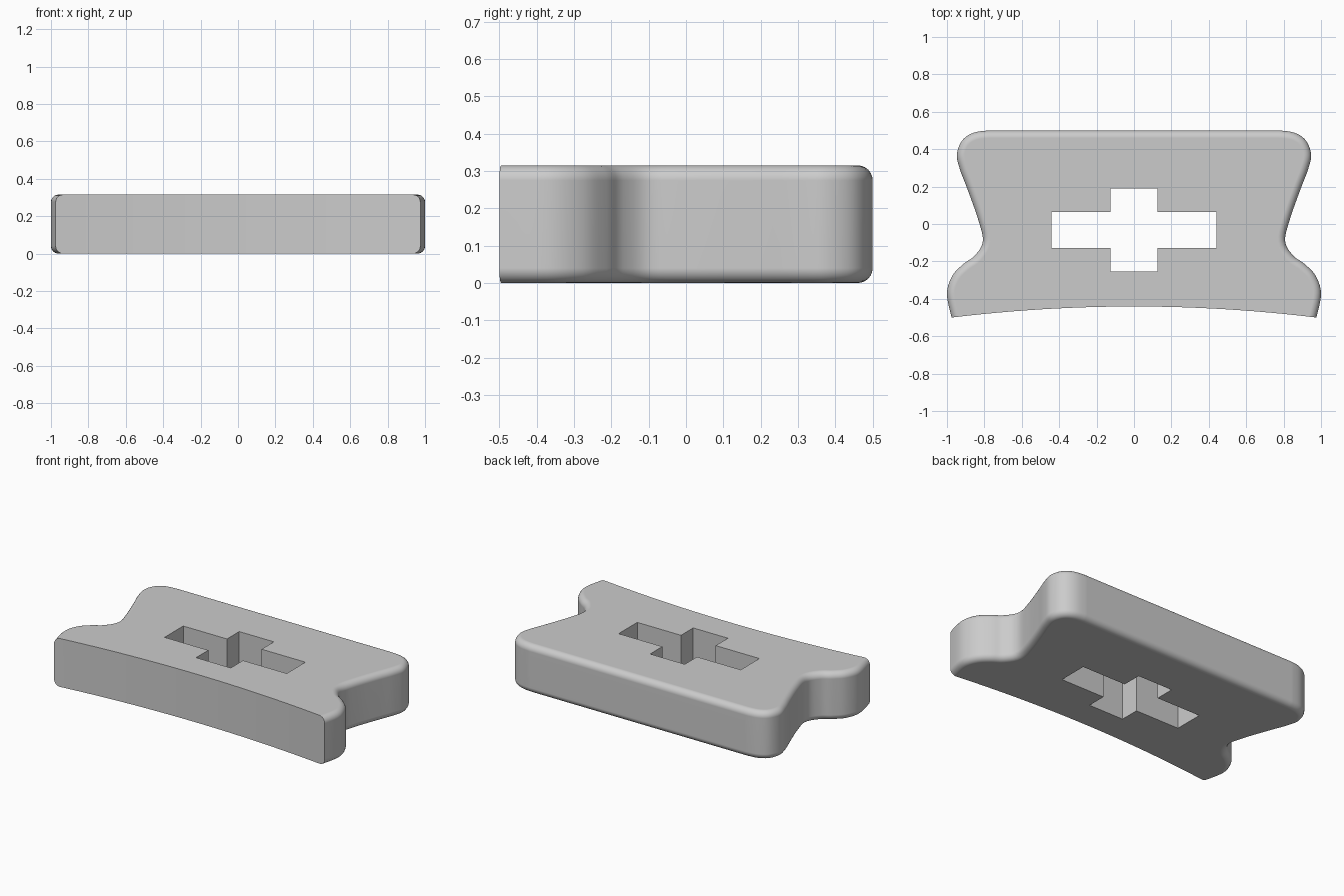
import bpy, bmesh
from mathutils import Vector

if "Cube" in bpy.data.objects:
    bpy.data.objects.remove(bpy.data.objects["Cube"])

HEIGHT = 0.315
ROUND = 0.04


def make_material(name, value):
    mat = bpy.data.materials.new(name)
    mat.use_nodes = True
    colour = (value, value, value, 1)
    mat.diffuse_color = colour
    mat.node_tree.nodes["Principled BSDF"].inputs["Base Color"].default_value = colour
    return mat


def smooth_path(points, steps):
    """Catmull-Rom curve through all but the first and last point."""
    pts = [Vector(p) for p in points]
    out = []
    for a, b, c, d in zip(pts, pts[1:], pts[2:], pts[3:]):
        for i in range(steps):
            t = i / steps
            out.append(0.5 * (2 * b + (c - a) * t + (2 * a - 5 * b + 4 * c - d) * t**2
                              + (3 * b - a - 3 * c + d) * t**3))
    return out + [pts[-2]]


def extrude_outline(name, outline, bottom, top):
    """Solid prism from a counter-clockwise outline, returned with its bmesh."""
    bm = bmesh.new()
    base = bm.faces.new([bm.verts.new((x, y, bottom)) for x, y in outline])
    ext = bmesh.ops.extrude_face_region(bm, geom=[base], use_keep_orig=True)
    verts = [g for g in ext["geom"] if isinstance(g, bmesh.types.BMVert)]
    bmesh.ops.translate(bm, verts=verts, vec=(0, 0, top - bottom))
    bmesh.ops.recalc_face_normals(bm, faces=bm.faces)
    mesh = bpy.data.meshes.new(name)
    obj = bpy.data.objects.new(name, mesh)
    bpy.context.collection.objects.link(obj)
    return obj, bm


def front_y(x):
    return -0.441 - 0.059 * (x / 0.975) ** 2


# Waisted side from the front corner to the straight back edge
side = smooth_path([(0.95, -0.57), (0.975, -0.5), (1.0, -0.37), (0.97, -0.275),
                    (0.91, -0.212), (0.85, -0.168), (0.808, -0.09), (0.835, 0.03),
                    (0.89, 0.185), (0.93, 0.29), (0.947, 0.37), (0.92, 0.445),
                    (0.86, 0.487), (0.775, 0.5), (0.68, 0.5)], 5)
mirrored = [Vector((-p.x, p.y)) for p in reversed(side)]
# Shallow hollow front
count = 24
front = [Vector((x, front_y(x))) for x in
         (-0.975 + 1.95 * i / count for i in range(1, count))]

# Slab, rounded along the side and back rims only
slab, bm = extrude_outline("slab", side + mirrored + front, 0, HEIGHT)


def on_front(v):
    return abs(v.co.y - front_y(v.co.x)) < 0.001


rims = [e for e in bm.edges
        if abs(e.verts[0].co.z - e.verts[1].co.z) < 0.001
        and not all(on_front(v) for v in e.verts)]
bmesh.ops.bevel(bm, geom=rims, offset=ROUND, offset_type='OFFSET', segments=6,
                profile=0.5, affect='EDGES', clamp_overlap=False)
bm.to_mesh(slab.data)
bm.free()
slab.data.materials.append(make_material("light grey", 0.6))

# Cross-shaped slot straight through the slab
AX, BX = 0.44, 0.125
CY, AY, BY = -0.031, 0.096, 0.222
quarter = [(AX, AY), (BX, AY), (BX, BY)]
half = quarter + [(-x, y) for x, y in reversed(quarter)]
cross = [(x, CY + y) for x, y in half] + [(-x, CY - y) for x, y in half]
cutter, bm = extrude_outline("slot_cutter", cross, -0.1, HEIGHT + 0.1)
bm.to_mesh(cutter.data)
bm.free()
cutter.hide_render = True

cut = slab.modifiers.new("slot", 'BOOLEAN')
cut.operation = 'DIFFERENCE'
cut.solver = 'EXACT'
cut.object = cutter
bpy.ops.object.select_all(action='DESELECT')
slab.select_set(True)
bpy.context.view_layer.objects.active = slab
bpy.ops.object.modifier_apply(modifier=cut.name)
bpy.data.objects.remove(cutter)

# Smooth rims with flat top and bottom
bpy.ops.object.shade_smooth_by_angle(angle=0.6)
weighted = slab.modifiers.new("weighted_normals", 'WEIGHTED_NORMAL')
weighted.keep_sharp = True
